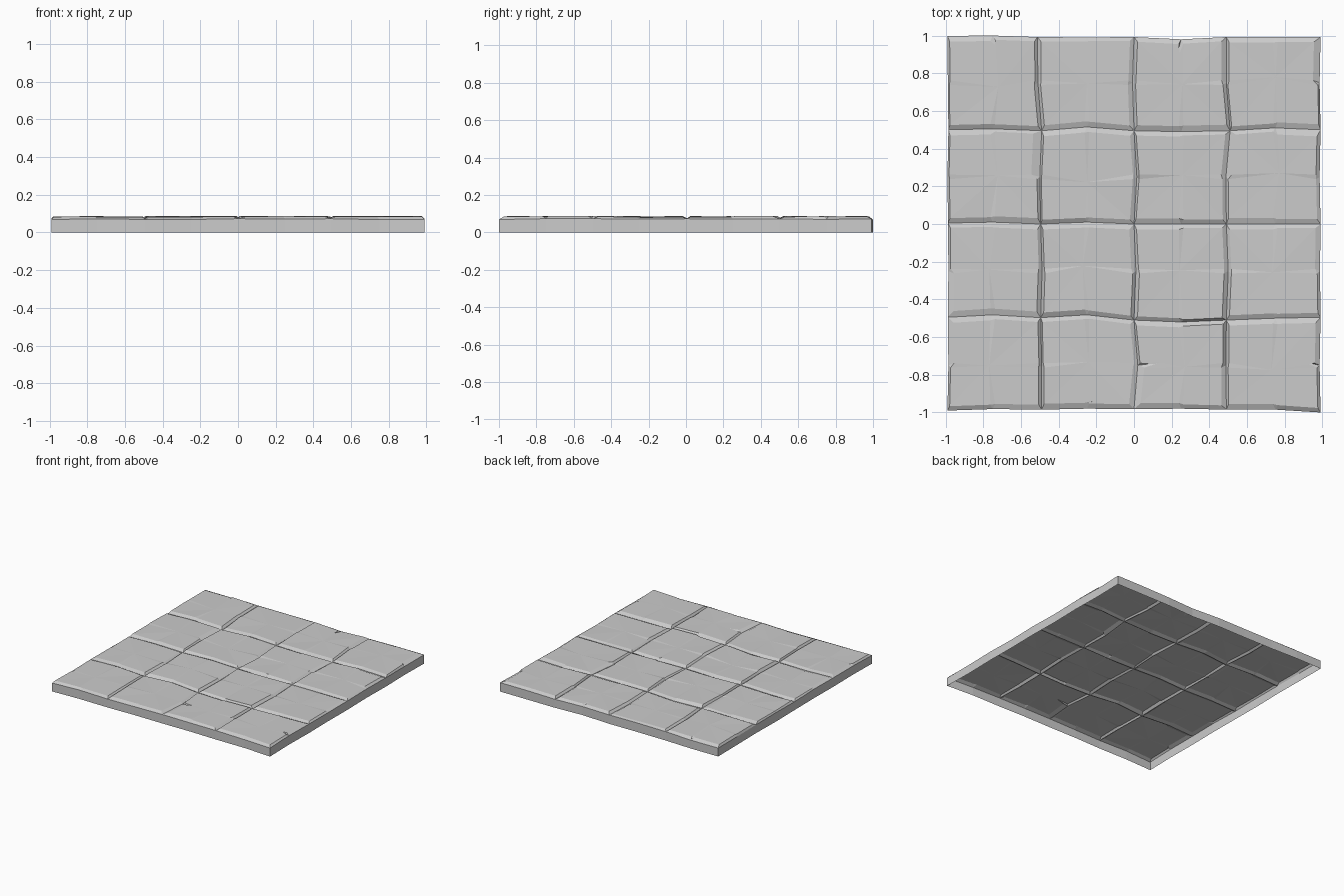
import bpy, bmesh, random
from mathutils import Vector

if "Cube" in bpy.data.objects:
    bpy.data.objects.remove(bpy.data.objects["Cube"])

random.seed(4)
bm = bmesh.new()

# Wobbly joint lines: offset in hundredths from -1, -0.5, 0, 0.5, 1 at nine stations
across = {0: [1, 1.5, 1.2, 1.5, 1.3, 1, 1.5, 1.2, 1],
          2: [1, 1, 0.5, 1.2, 0.5, 0, 1, -1, -1.2],
          4: [0, 2, 0, 1, 0, 1.5, 0, -0.8, 0],
          6: [-1, -1.2, -1, 0, -1, -1.2, 1, -1, -1],
          8: [-1, -1.5, -1, -1.3, -1, -1.5, -1, -1.5, -1]}
along = {0: [1, 1.8, 1.5, 2, 1.8, 2, 1.5, 1.5, 0],
         2: [0.5, 1.8, 0.3, 1.8, -1, -2, -1, 0, 0.5],
         4: [0.5, 1, 0, 1, 0, 0, 0, 0, 0],
         6: [0, 0.5, -0.5, 1.5, -0.5, -1, -0.5, 1, 0],
         8: [-0.2, 0, -0.8, -1, -0.8, -2, -0.8, -0.8, -0.8]}
joints = {}


def joint(i, j):
    """Shared low vertex on the joint lines."""
    if (i, j) not in joints:
        x = -1 + i / 4 + (across[i][j] / 100 if i % 2 == 0 else 0)
        y = -1 + j / 4 + (along[j][i] / 100 if j % 2 == 0 else 0)
        z = 0.071 + random.uniform(-0.004, 0.003)
        joints[i, j] = bm.verts.new((x, y, z))
    return joints[i, j]


# Chipped edges: (tile column, row, side) -> bevel widths of first and second half
# sides run S, E, N, W counter-clockwise
SIDES = [(0, 1), (-1, 0), (0, -1), (1, 0)]
BASE = [0.028, 0.020, 0.024, 0.014]
chips = {(0, 2, 1): (0.015, 0.045), (2, 0, 3): (0.012, 0.035), (3, 2, 3): (0.03, 0.012),
         (0, 0, 3): (0.03, 0.012), (2, 1, 0): (0.02, 0.012), (0, 2, 2): (0.015, 0.03),
         (3, 2, 2): (0.035, 0.02), (0, 1, 3): (0.012, 0.03), (3, 3, 1): (0.01, 0.035)}
# Cracks running into a tile from the middle of a side: tip position
cracks = {(2, 3, 2): (0.21, 0.83), (1, 0, 0): (-0.22, -0.94), (0, 3, 2): (-0.71, 0.93),
          (2, 0, 3): (0.14, -0.735), (3, 0, 1): (0.90, -0.73)}

# Stone tiles: bevelled rim rising from the joints to a slightly uneven face
for c in range(4):
    for r in range(4):
        i, j = 2 * c, 2 * r
        corners = [(i, j), (i + 2, j), (i + 2, j + 2), (i, j + 2)]
        mids = [(i + 1, j), (i + 2, j + 1), (i + 1, j + 2), (i, j + 1)]
        level = 0.084 + random.uniform(-0.002, 0.002)
        widths = [chips.get((c, r, s), tuple(BASE[s] + random.uniform(-0.006, 0.006)
                                             for _ in range(2))) for s in range(4)]

        def raised(base, offset):
            p = base.co + Vector((offset[0], offset[1], 0))
            p.z = level + random.uniform(-0.003, 0.003)
            return bm.verts.new(p)

        inner = []
        for s in range(4):
            a, b = Vector(SIDES[s]), Vector(SIDES[s - 1])
            inner.append(raised(joint(*corners[s]), a * widths[s][0] + b * widths[s - 1][1]))
        ring = []
        for s in range(4):
            a = Vector(SIDES[s])
            t = Vector((a.y, -a.x)) * 0.012
            m = joint(*mids[s])
            first = raised(m, a * widths[s][0] - t)
            second = raised(m, a * widths[s][1] + t)
            run = [first, second]
            if (c, r, s) in cracks:
                run.insert(1, bm.verts.new((*cracks[c, r, s], level - 0.001)))
            n = (s + 1) % 4
            bm.faces.new((joint(*corners[s]), m, first, inner[s]))
            bm.faces.new((m, joint(*corners[n]), inner[n], second))
            for p, q in zip(run, run[1:]):
                bm.faces.new((m, q, p))
            ring += [inner[s]] + run
        centre = bm.verts.new((-0.75 + c / 2 + random.uniform(-0.03, 0.03),
                               -0.75 + r / 2 + random.uniform(-0.03, 0.03), level))
        for p, q in zip(ring, ring[1:] + ring[:1]):
            bm.faces.new((centre, p, q))

# Outer skirt down to the ground, open underneath
border = ([(k, 0) for k in range(8)] + [(8, k) for k in range(8)] +
          [(8 - k, 8) for k in range(8)] + [(0, 8 - k) for k in range(8)])
feet = [bm.verts.new((joint(*k).co.x, joint(*k).co.y, 0)) for k in border]
for n, k in enumerate(border):
    m = (n + 1) % len(border)
    bm.faces.new((joint(*k), feet[n], feet[m], joint(*border[m])))

bm.normal_update()
mesh = bpy.data.meshes.new("stone_floor")
bm.to_mesh(mesh)
bm.free()
bpy.context.collection.objects.link(bpy.data.objects.new("stone_floor", mesh))
